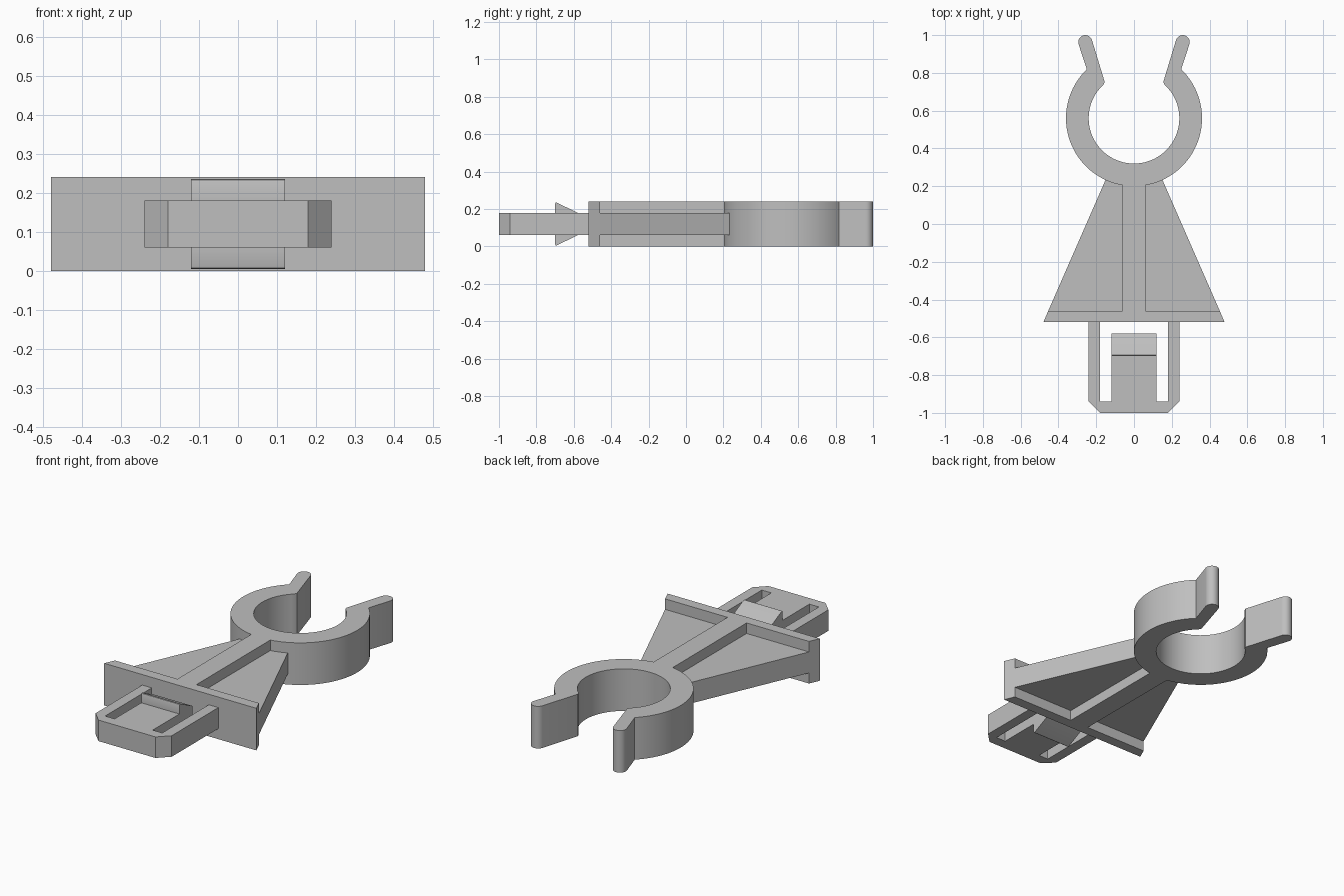
import bpy, bmesh
from math import cos, sin, radians
from mathutils import Vector

cube = bpy.data.objects.get("Cube")
if cube:
    bpy.data.objects.remove(cube, do_unlink=True)

plastic = bpy.data.materials.new("grey plastic")
plastic.use_nodes = True
GREY = (0.52, 0.52, 0.52, 1)
plastic.diffuse_color = GREY
plastic.node_tree.nodes["Principled BSDF"].inputs["Base Color"].default_value = GREY

FULL = (0, 0.24)      # height range of ring, rib and plate
THIN = (0.06, 0.18)   # height range of web and latch


def prism(name, profile, span, axis="z", smooth=False):
    """Extrude a closed profile along z (xy profile) or x (yz profile)."""
    lo, hi = span
    bm = bmesh.new()

    def place(p, d):
        return Vector((p[0], p[1], d)) if axis == "z" else Vector((d, p[0], p[1]))

    face = bm.faces.new([bm.verts.new(place(p, lo)) for p in profile])
    top = bmesh.ops.extrude_face_region(bm, geom=[face])
    moved = [g for g in top["geom"] if isinstance(g, bmesh.types.BMVert)]
    bmesh.ops.translate(bm, verts=moved, vec=place((0, 0), hi - lo))
    bmesh.ops.recalc_face_normals(bm, faces=bm.faces[:])
    mesh = bpy.data.meshes.new(name)
    bm.to_mesh(mesh)
    bm.free()
    mesh.materials.append(plastic)
    ob = bpy.data.objects.new(name, mesh)
    bpy.context.collection.objects.link(ob)
    if smooth:
        bpy.ops.object.select_all(action="DESELECT")
        ob.select_set(True)
        bpy.context.view_layer.objects.active = ob
        bpy.ops.object.shade_smooth_by_angle(angle=radians(30))
    return ob


def arc(cx, cy, r, start, end, steps):
    angles = [radians(start + (end - start) * i / steps) for i in range(steps + 1)]
    return [(cx + r * cos(a), cy + r * sin(a)) for a in angles]


def mirrored(half):
    """Close a half profile by reflecting it across x = 0."""
    return half + [(-x, y) for x, y in reversed(half)]


# Open ring with two flared, round-tipped lips
outer = arc(0, 0.56, 0.36, -89.9, 46, 40)
tip = arc(0.258, 0.963, 0.037, -17, 163, 12)
inner = arc(0, 0.56, 0.24, 51, -89.9, 40)
inner[0] = (0.155, 0.752)
prism("clip_ring", mirrored(outer + tip + inner), FULL, smooth=True)

# Tapered web, central rib and flared end plate
prism("web", mirrored([(0.454, -0.46), (0.15, 0.235)]), THIN)
prism("centre_rib", mirrored([(0.06, -0.46), (0.06, 0.206)]), FULL)
prism("end_plate", mirrored([(0.48, -0.52), (0.454, -0.46)]), FULL)

# Latch frame with chamfered corners and a free central tongue
prism("latch_frame", mirrored([
    (0.18, -1.0), (0.24, -0.94), (0.24, -0.52), (0.18, -0.52),
    (0.18, -0.94), (0.12, -0.94), (0.12, -0.58)]), THIN)

# Snap barbs above and below the tongue
barb = [(-0.70, 0.18), (-0.70, 0.228), (-0.698, 0.233), (-0.694, 0.235),
        (-0.688, 0.233), (-0.58, 0.18)]
prism("upper_barb", barb, (-0.12, 0.12), "x", smooth=True)
prism("lower_barb", [(y, 0.24 - z) for y, z in barb], (-0.12, 0.12), "x", smooth=True)
